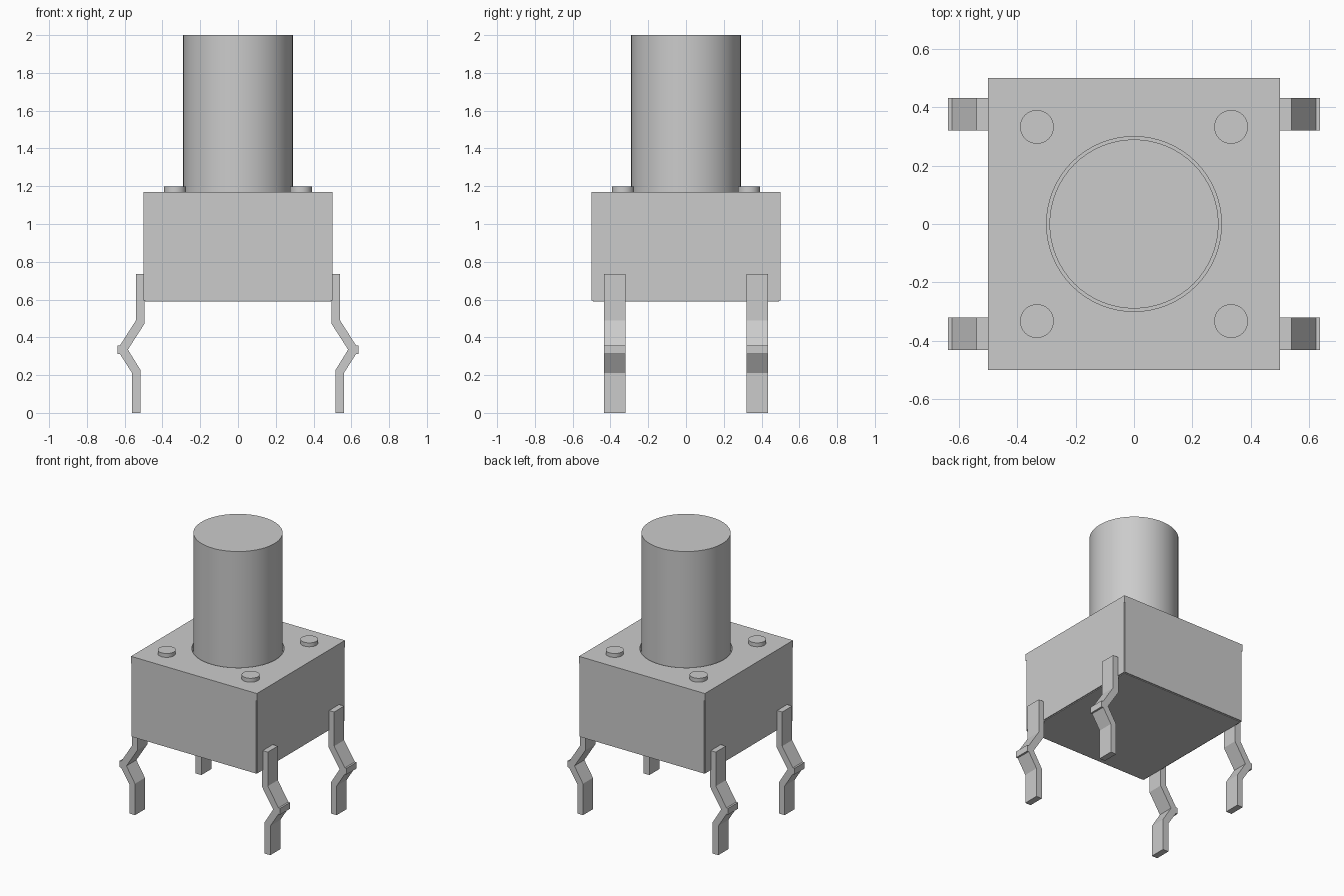
import bpy, bmesh, math
from mathutils import Matrix

cube = bpy.data.objects.get("Cube")
if cube:
    bpy.data.objects.remove(cube, do_unlink=True)

GREY = (0.6, 0.6, 0.6, 1.0)
grey = bpy.data.materials.new("light_grey")
grey.use_nodes = True
grey.diffuse_color = GREY
grey.node_tree.nodes["Principled BSDF"].inputs["Base Color"].default_value = GREY


def finish(name, bm, smooth=False):
    bmesh.ops.recalc_face_normals(bm, faces=bm.faces)
    mesh = bpy.data.meshes.new(name)
    bm.to_mesh(mesh)
    bm.free()
    mesh.materials.append(grey)
    obj = bpy.data.objects.new(name, mesh)
    bpy.context.collection.objects.link(obj)
    if smooth:
        bpy.ops.object.select_all(action="DESELECT")
        obj.select_set(True)
        bpy.context.view_layer.objects.active = obj
        bpy.ops.object.shade_smooth_by_angle(angle=math.radians(30))
    return obj


def box(name, hx, hy, z0, z1):
    bm = bmesh.new()
    m = Matrix.Translation((0, 0, (z0 + z1) / 2)) @ Matrix.Diagonal((2 * hx, 2 * hy, z1 - z0, 1))
    bmesh.ops.create_cube(bm, size=1, matrix=m)
    return finish(name, bm)


def cylinder(name, x, y, r, z0, z1, segments):
    bm = bmesh.new()
    bmesh.ops.create_cone(bm, cap_ends=True, segments=segments, radius1=r, radius2=r,
                          depth=z1 - z0, matrix=Matrix.Translation((x, y, (z0 + z1) / 2)))
    return finish(name, bm, smooth=True)


def extrude(bm, faces, vec):
    new = bmesh.ops.extrude_face_region(bm, geom=faces)["geom"]
    bmesh.ops.translate(bm, vec=vec, verts=[v for v in new if isinstance(v, bmesh.types.BMVert)])


# Housing: inner base, with side panels that leave fine notches at the corners
box("housing_base", 0.493, 0.493, 0.59, 1.12)
box("side_panels_x", 0.50, 0.494, 0.595, 1.12)
box("side_panels_y", 0.494, 0.50, 0.595, 1.12)

# Top plate with a round hole for the button
bm = bmesh.new()
square = [(-0.5, -0.5), (0.5, -0.5), (0.5, 0.5), (-0.5, 0.5)]
circle = [(0.30 * math.cos(i * math.tau / 64), 0.30 * math.sin(i * math.tau / 64)) for i in range(64)]
for loop in (square, circle):
    vs = [bm.verts.new((x, y, 1.12)) for x, y in loop]
    for i, v in enumerate(vs):
        bm.edges.new((v, vs[(i + 1) % len(vs)]))
bmesh.ops.triangle_fill(bm, edges=bm.edges[:], use_beauty=True)
for f in [f for f in bm.faces if f.calc_center_median().xy.length < 0.28]:
    bm.faces.remove(f)
extrude(bm, bm.faces[:], (0, 0, 0.05))
finish("top_plate", bm, smooth=True)

# Button
cylinder("button", 0, 0, 0.29, 1.11, 2.0, 64)

# Corner pegs and bent legs, one of each per corner
leg_profile = [(0.495, 0.735), (0.54, 0.735), (0.54, 0.49), (0.625, 0.357), (0.638, 0.357),
               (0.638, 0.312), (0.625, 0.312), (0.56, 0.21), (0.56, 0), (0.515, 0),
               (0.515, 0.225), (0.583, 0.335), (0.495, 0.472)]
for sx, side in ((1, "left"), (-1, "right")):
    for sy, end in ((-1, "front"), (1, "back")):
        cylinder(f"peg_{end}_{side}", sx * 0.333, sy * 0.333, 0.058, 1.16, 1.198, 32)
        bm = bmesh.new()
        face = bm.faces.new([bm.verts.new((sx * x, sy * 0.32, z)) for x, z in leg_profile])
        extrude(bm, [face], (0, sy * 0.113, 0))
        finish(f"leg_{end}_{side}", bm)
